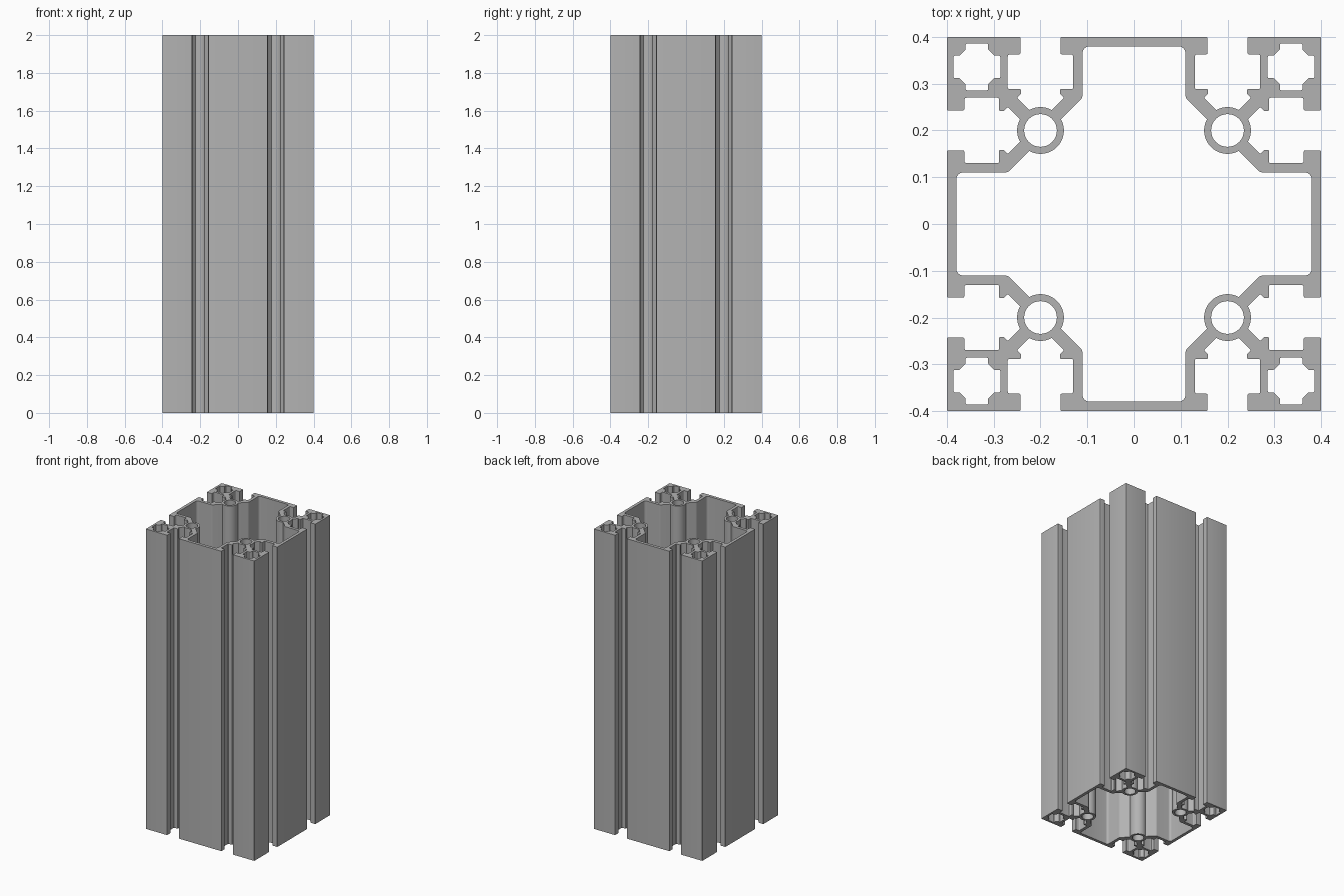
import bpy, bmesh, math
from mathutils import Vector

cube = bpy.data.objects.get("Cube")
if cube:
    bpy.data.objects.remove(cube, do_unlink=True)

HEIGHT = 2.0
HALF = 0.4           # half the width of the section
WALL = 0.02          # thickness of the wide walls
SLOT = 0.2           # slot centre, also the screw tube centre
TUBE_OUT, TUBE_IN = 0.05, 0.035
WEB = 0.0141         # half thickness of the diagonal webs
SPREAD = math.degrees(math.asin(WEB / TUBE_OUT))


def arc(cx, cy, r, start, end, steps):
    """Points on an arc, angles in degrees."""
    angles = [math.radians(start + (end - start) * i / steps) for i in range(steps + 1)]
    return [(cx + r * math.cos(a), cy + r * math.sin(a), 0) for a in angles]


def mirror_x(points, axis):
    return [(2 * axis - x, y, r) for x, y, r in reversed(points)]


def mirror_diagonal(points):
    return [(y, x, r) for x, y, r in reversed(points)]


def four_times(points):
    """Repeat one quarter of a loop clockwise around the centre."""
    loop = []
    for _ in range(4):
        loop += points
        points = [(y, -x, r) for x, y, r in points]
    return loop


def fillet(points, steps=4):
    """Round each corner (x, y, radius) of a closed loop."""
    result = []
    for i, (x, y, r) in enumerate(points):
        p = Vector((x, y))
        if r == 0:
            result.append(p)
            continue
        a = (Vector(points[i - 1][:2]) - p).normalized()
        b = (Vector(points[(i + 1) % len(points)][:2]) - p).normalized()
        half = a.angle(b) / 2
        reach = r / math.tan(half)
        centre = p + (a + b).normalized() * (r / math.sin(half))
        u, v = p + a * reach - centre, p + b * reach - centre
        for k in range(steps + 1):
            result.append(centre + u.lerp(v, k / steps).normalized() * r)
    return result


# Outer outline: half a slot, mirrored to the full slot, then to four corners
half_slot = [(0.157, HALF, 0.002), (0.157, 0.363, 0.002), (0.13, 0.363, 0.005),
             (0.13, 0.289, 0.003), (0.158, 0.289, 0.003), (0.158, 0.278, 0.002),
             (0.15, 0.27, 0.002)]
slot_floor = arc(SLOT, SLOT, TUBE_OUT, 135 - SPREAD, 45 + SPREAD, 8)
slot = half_slot + slot_floor + mirror_x(half_slot, SLOT)
outer = four_times(slot + [(HALF, HALF, 0.003)] + mirror_diagonal(slot))

# Central cavity
half_cavity = [(0.11, HALF - WALL, 0.014), (0.11, 0.27, 0.016)]
half_cavity += arc(SLOT, SLOT, TUBE_OUT, 135 + SPREAD, 225, 9)
cavity = four_times(half_cavity + mirror_diagonal(half_cavity)[1:])

# Stepped hole in each corner box
step = [(-0.022, 0.05, 0.003), (0.022, 0.05, 0.003)]
step = [(0.024, 0.05, 0.003), (0.024, 0.037, 0.004),
        (0.037, 0.024, 0.004), (0.05, 0.024, 0.003)]
corner_hole = fillet(four_times(step))

loops = [fillet(outer), fillet(cavity)]
tube = [Vector(p[:2]) for p in arc(0, 0, TUBE_IN, 0, 360, 32)[:-1]]
for sx in (-1, 1):
    for sy in (-1, 1):
        loops.append([p + Vector((sx * SLOT, sy * SLOT)) for p in tube])
        loops.append([p + Vector((sx * 0.336, sy * 0.336)) for p in corner_hole])

# Filled section extruded to the full height
curve = bpy.data.curves.new("section", 'CURVE')
curve.dimensions = '2D'
curve.fill_mode = 'BOTH'
curve.extrude = HEIGHT / 2
for loop in loops:
    spline = curve.splines.new('POLY')
    spline.points.add(len(loop) - 1)
    for point, p in zip(spline.points, loop):
        point.co = (p.x, p.y, 0, 1)
    spline.use_cyclic_u = True
helper = bpy.data.objects.new("section", curve)
bpy.context.collection.objects.link(helper)
bpy.context.view_layer.update()
graph = bpy.context.evaluated_depsgraph_get()
mesh = bpy.data.meshes.new_from_object(helper.evaluated_get(graph))
bpy.data.objects.remove(helper, do_unlink=True)

bm = bmesh.new()
bm.from_mesh(mesh)
bmesh.ops.remove_doubles(bm, verts=bm.verts, dist=0.0001)
bmesh.ops.recalc_face_normals(bm, faces=bm.faces)
bmesh.ops.translate(bm, verts=bm.verts, vec=(0, 0, HEIGHT / 2))
bm.to_mesh(mesh)
bm.free()

profile = bpy.data.objects.new("slotted_profile", mesh)
bpy.context.collection.objects.link(profile)

# Bare aluminium
grey = bpy.data.materials.new("aluminium_grey")
grey.use_nodes = True
colour = (0.45, 0.45, 0.45, 1)
grey.diffuse_color = colour
grey.node_tree.nodes["Principled BSDF"].inputs["Base Color"].default_value = colour
mesh.materials.clear()
mesh.materials.append(grey)

bpy.context.view_layer.objects.active = profile
profile.select_set(True)
bpy.ops.object.shade_smooth_by_angle(angle=math.radians(30))
